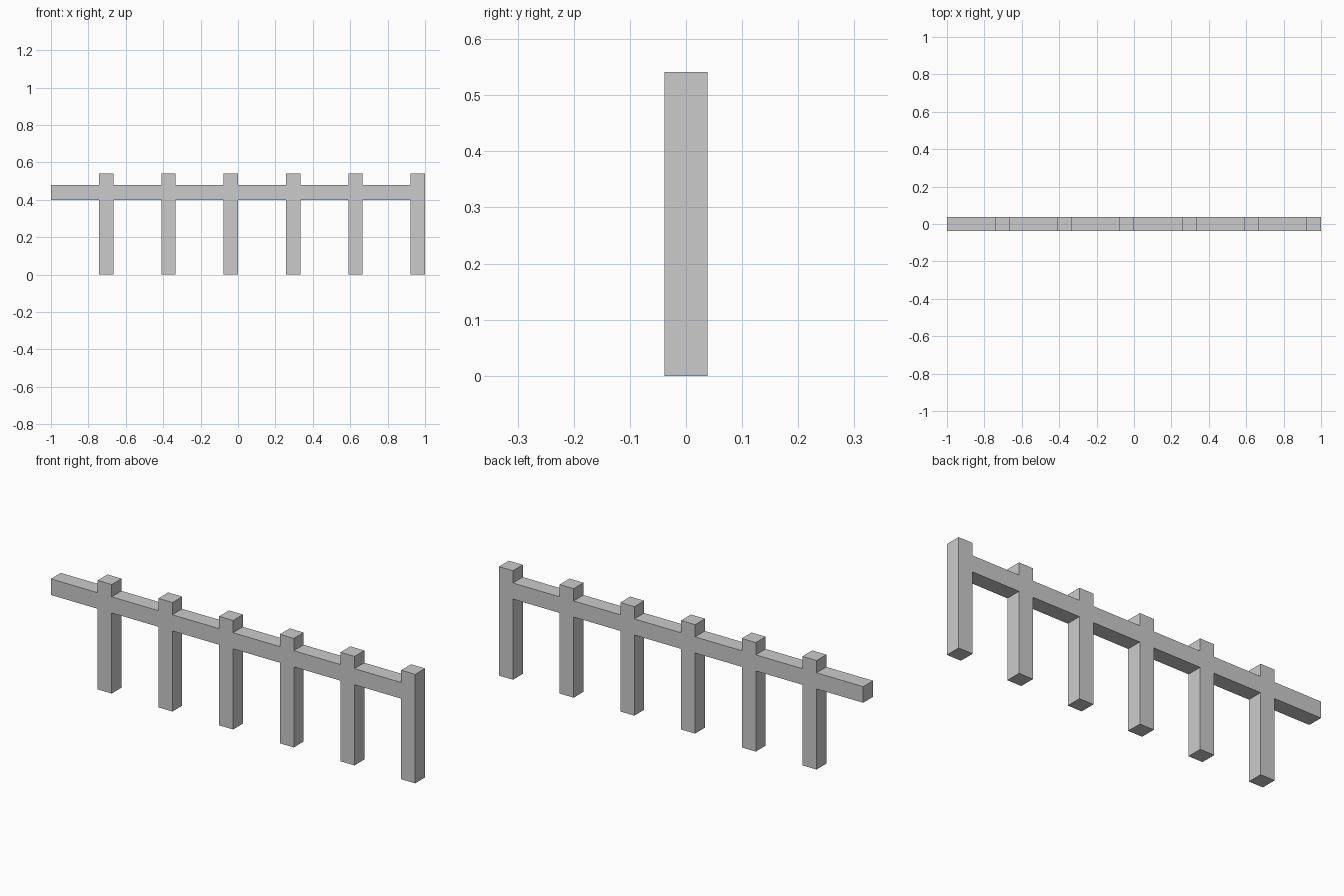
import bpy

if "Cube" in bpy.data.objects:
    bpy.data.objects.remove(bpy.data.objects["Cube"])

BAYS = 6
PITCH = 2.0 / BAYS          # length of one rail span plus one post
POST = 0.077                # square post section
HEIGHT = 0.541
RAIL_BOTTOM, RAIL_TOP = 0.40, 0.48


def box(name, x0, x1, z0, z1):
    """Box with the shared fence depth, spanning the given x and z ranges."""
    bpy.ops.mesh.primitive_cube_add(size=1, location=((x0 + x1) / 2, 0, (z0 + z1) / 2))
    obj = bpy.context.object
    obj.name = name
    obj.scale = (x1 - x0, POST, z1 - z0)
    bpy.ops.object.transform_apply(location=False, rotation=False, scale=True)
    return obj


# Each bay is a rail span butting into a post on its right, flush front and back
for i in range(BAYS):
    left = -1 + i * PITCH
    right = left + PITCH
    box(f"rail_span_{i + 1}", left, right - POST, RAIL_BOTTOM, RAIL_TOP)
    box(f"post_{i + 1}", right - POST, right, 0, HEIGHT)
